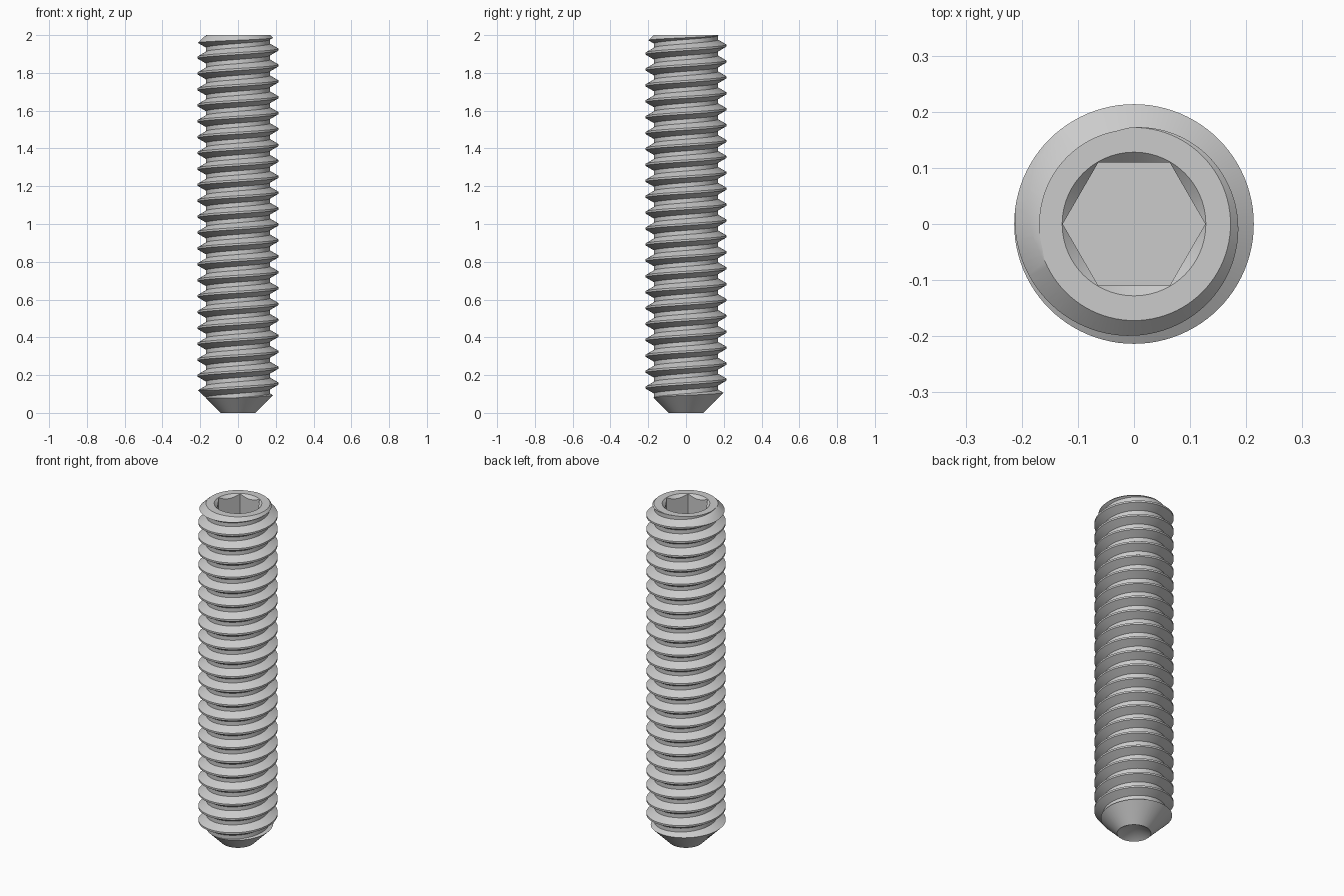
import bpy, bmesh, math

if "Cube" in bpy.data.objects:
    bpy.data.objects.remove(bpy.data.objects["Cube"])

PITCH, CREST, ROOT = 0.0842, 0.2135, 0.169
N = 96                      # segments per turn
TURNS = 29


def to_object(name, bm):
    bmesh.ops.recalc_face_normals(bm, faces=bm.faces)
    me = bpy.data.meshes.new(name)
    bm.to_mesh(me)
    bm.free()
    ob = bpy.data.objects.new(name, me)
    bpy.context.collection.objects.link(ob)
    return ob


def lathe(name, profile, steps=N):
    """Closed solid revolved from (radius, z) points; ends lie on the axis."""
    bm = bmesh.new()
    rings = []
    for r, z in profile:
        if r == 0:
            rings.append([bm.verts.new((0, 0, z))] * steps)
        else:
            rings.append([bm.verts.new((r * math.cos(math.tau * i / steps),
                                        r * math.sin(math.tau * i / steps), z))
                          for i in range(steps)])
    for a, b in zip(rings, rings[1:]):
        for i in range(steps):
            j = (i + 1) % steps
            quad = list(dict.fromkeys((a[i], a[j], b[j], b[i])))
            bm.faces.new(quad)
    return to_object(name, bm)


def boolean(target, cutter, op):
    cutter.hide_render = True
    mod = target.modifiers.new(op.lower(), 'BOOLEAN')
    mod.operation, mod.object, mod.solver = op, cutter, 'EXACT'
    bpy.context.view_layer.objects.active = target
    bpy.ops.object.modifier_apply(modifier=mod.name)
    bpy.data.objects.remove(cutter)


# Threaded rod: one helical strip, each turn sharing its edge with the next
crest_flat = PITCH / 8
flank = (CREST - ROOT) * math.tan(math.radians(30))
section = [(CREST, -crest_flat / 2), (CREST, crest_flat / 2),
           (ROOT, crest_flat / 2 + flank),
           (ROOT, PITCH - crest_flat / 2 - flank)]
z_start = 0.071 - 3 * PITCH
bm = bmesh.new()
cols = []
for i in range(N * TURNS + 1):
    a = math.tau * i / N
    cols.append([bm.verts.new((r * math.cos(a), r * math.sin(a),
                               z_start + PITCH * i / N + dz)) for r, dz in section])
for i in range(N * (TURNS - 1)):
    c = cols[i] + [cols[i + N][0]]
    d = cols[i + 1] + [cols[i + 1 + N][0]]
    for k in range(4):
        bm.faces.new((c[k], d[k], d[k + 1], c[k + 1]))
bmesh.ops.delete(bm, geom=[v for v in bm.verts if not v.link_faces], context='VERTS')
low = bm.verts.new((0, 0, z_start))
high = bm.verts.new((0, 0, z_start + PITCH * (TURNS - 1)))
for e in [e for e in bm.edges if e.is_boundary]:
    bm.faces.new((e.verts[0], e.verts[1], low if e.verts[0].co.z < 1 else high))
screw = to_object("threaded_set_screw", bm)

# Trim to length with a top chamfer, a bottom cone and a cupped point
boolean(screw, lathe("end_trim", [(0, 0.052), (0.091, 0), (0.301, 0.21),
                                  (0.301, 1.871), (0.172, 2.0), (0, 2.0)]), 'INTERSECT')

# Hexagonal key socket with a countersunk mouth
R = 0.127
boolean(screw, lathe("socket_cutter", [(0, 1.75), (R, 1.75), (R, 2.1), (0, 2.1)], 6),
        'DIFFERENCE')
boolean(screw, lathe("mouth_cutter", [(0, 1.9), (R + 0.001 - 0.1, 1.9),
                                      (R + 0.051, 2.05), (0, 2.05)]), 'DIFFERENCE')

# Smooth shading with crisp thread edges
bpy.ops.object.select_all(action='DESELECT')
screw.select_set(True)
bpy.context.view_layer.objects.active = screw
bpy.ops.object.shade_smooth_by_angle(angle=math.radians(25))
